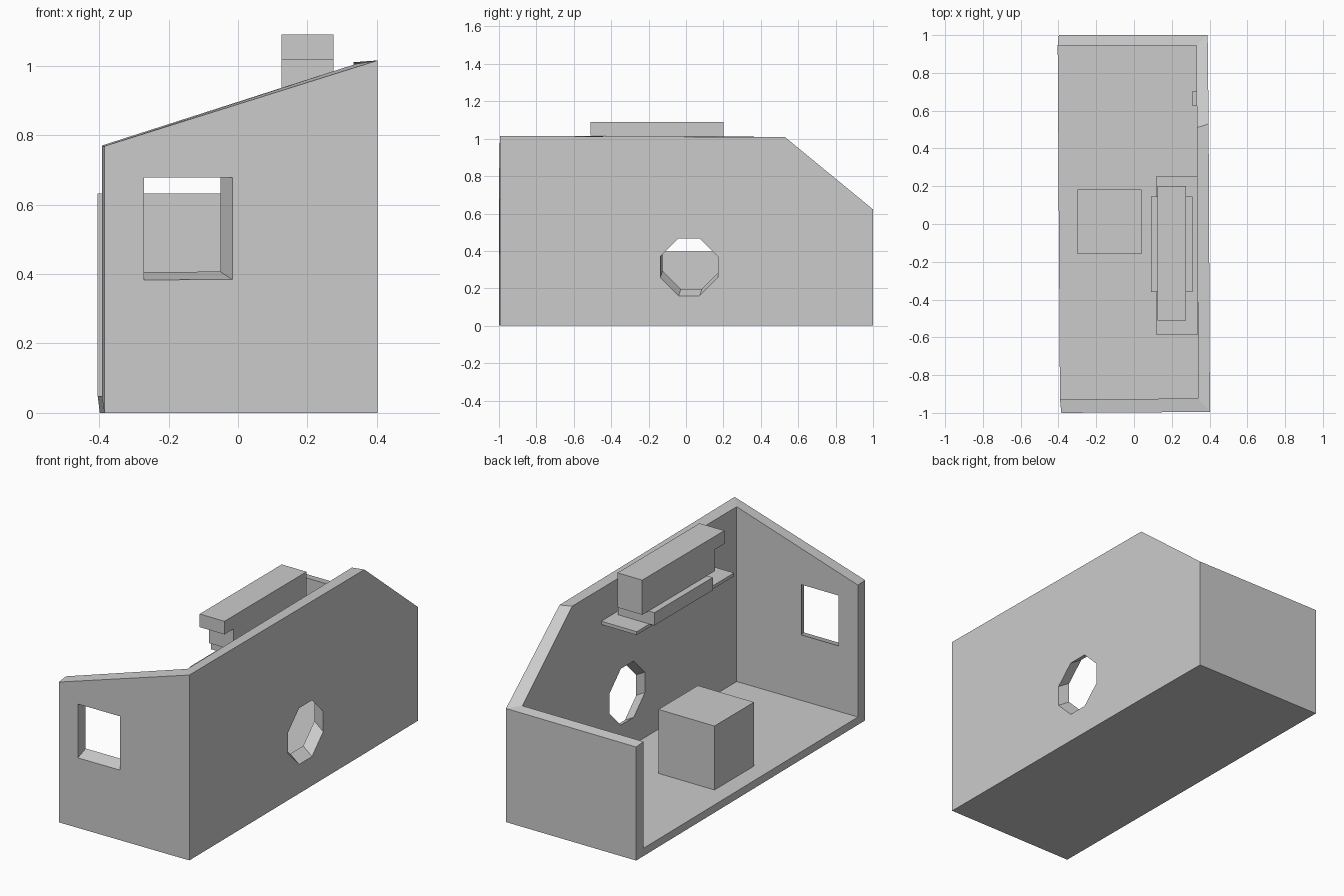
import bpy, bmesh

if "Cube" in bpy.data.objects:
    bpy.data.objects.remove(bpy.data.objects["Cube"])


def make(name, verts, faces):
    me = bpy.data.meshes.new(name)
    bm = bmesh.new()
    vs = [bm.verts.new(v) for v in verts]
    for f in faces:
        bm.faces.new([vs[i] for i in f])
    bmesh.ops.recalc_face_normals(bm, faces=bm.faces)
    bm.to_mesh(me)
    bm.free()
    ob = bpy.data.objects.new(name, me)
    bpy.context.collection.objects.link(ob)
    return ob


def loft(name, a, b):
    """Solid between two matching loops."""
    n = len(a)
    faces = [(i, (i + 1) % n, n + (i + 1) % n, n + i) for i in range(n)]
    return make(name, a + b, faces + [tuple(range(n)), tuple(range(n, 2 * n))])


def box(name, x, y, z):
    ring = [(x[0], y[0]), (x[1], y[0]), (x[1], y[1]), (x[0], y[1])]
    return loft(name, [(*p, z[0]) for p in ring], [(*p, z[1]) for p in ring])


def cut(target, outer, inner, name):
    """Tapered opening; both loops are pushed past the wall surfaces."""
    def extend(p, q, t):
        return tuple(u + (u - v) * t for u, v in zip(p, q))
    a = [extend(p, q, 0.3) for p, q in zip(outer, inner)]
    b = [extend(q, p, 0.3) for p, q in zip(outer, inner)]
    cutter = loft(name, a, b)
    mod = target.modifiers.new(name, 'BOOLEAN')
    mod.operation = 'DIFFERENCE'
    mod.solver = 'EXACT'
    mod.object = cutter
    bpy.context.view_layer.objects.active = target
    bpy.ops.object.modifier_apply(modifier=name)
    bpy.data.objects.remove(cutter)


# Room shell: wall section at each corner (outer x, y, inner x, y, outer top, inner top)
stations = [
    (-0.385, -1.0, -0.392, -0.928, 0.768, 0.770),
    (0.402, -0.995, 0.340, -0.924, 1.015, 1.005),
    (0.395, 0.53, 0.333, 0.51, 1.008, 1.010),
    (0.390, 1.0, 0.330, 0.945, 0.622, 0.632),
    (-0.398, 1.0, -0.404, 0.945, 0.622, 0.632),
]
floor_z = 0.048
verts, faces = [], []
for ox, oy, ix, iy, oz, iz in stations:
    verts += [(ox, oy, 0), (ox, oy, oz), (ix, iy, iz), (ix, iy, floor_z)]
for s in range(4):
    k = 4 * s
    faces += [(k + j, k + j + 1, k + j + 5, k + j + 4) for j in range(3)]
faces += [(0, 1, 2, 3), (16, 17, 18, 19), (0, 3, 19, 16)]
faces += [tuple(range(0, 20, 4)), tuple(range(3, 20, 4))]
room = make("room_shell", verts, faces)


# Window in the front wall
def window(y, x0, x1, z0, z1):
    return [(x0, y, z0), (x1, y, z0), (x1, y, z1), (x0, y, z1)]


cut(room, window(-1.0, -0.27, -0.015, 0.383, 0.678),
    window(-0.928, -0.273, -0.05, 0.406, 0.682), "window_cutter")


# Eight-sided opening in the right wall
def octagon(x, cy, cz, r=0.154, h=0.056):
    pts = [(h, -r), (r, -h), (r, h), (h, r), (-h, r), (-r, h), (-r, -h), (-h, -r)]
    return [(x, cy + p, cz + q) for p, q in pts]


cut(room, octagon(0.4, 0.016, 0.312), octagon(0.336, 0.029, 0.35), "round_window_cutter")

# Crate on the floor
box("crate", (-0.30, 0.04), (-0.16, 0.182), (floor_z, 0.398))

# Shelf with the stacked boxes on it
box("shelf", (0.12, 0.336), (-0.588, 0.255), (0.812, 0.83))
box("stack_base", (0.09, 0.31), (-0.36, 0.145), (0.83, 0.90))
body = [(-0.43, 0.90), (0.2, 0.90), (0.2, 1.09), (-0.51, 1.09), (-0.51, 1.018), (-0.43, 1.018)]
loft("stack_top", [(0.125, *p) for p in body], [(0.275, *p) for p in body])

# Small wall fitting near the back corner
box("wall_fitting", (0.311, 0.334), (0.625, 0.705), (0.20, 0.28))
